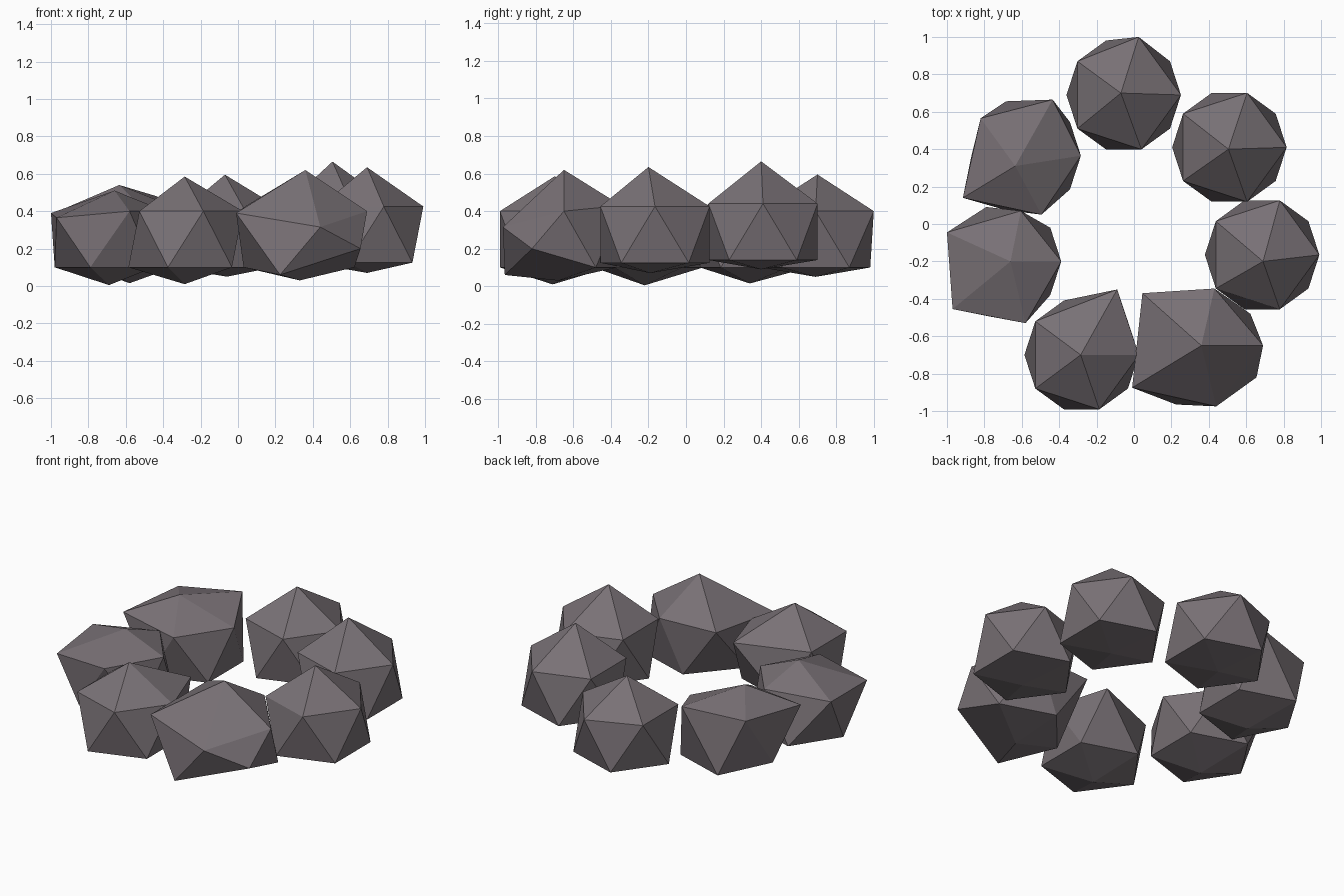
import bpy, bmesh
from math import cos, sin, radians

mat = bpy.data.materials.new("stone_grey")
mat.diffuse_color = (0.19, 0.165, 0.18, 1)

R = 0.306  # radius of the two five-sided rings of each stone


def stone(name, center, ring_z, apex, foot, moved):
    """Twenty-faced rock: apex, upper ring (0-4), lower ring (5-9), foot.
    'moved' holds the ring corners that were pulled out of the regular shape."""
    cx, cy = center
    ring = []
    for start, z in ((0, ring_z), (36, ring_z - 0.30)):
        for k in range(5):
            a = radians(start + 72 * k)
            ring.append((cx + R * cos(a), cy + R * sin(a), z))
    for i, co in moved.items():
        ring[i] = co
    bm = bmesh.new()
    v = [bm.verts.new(co) for co in ring]
    top, bottom = bm.verts.new(apex), bm.verts.new(foot)
    for k in range(5):
        n = (k + 1) % 5
        bm.faces.new((top, v[k], v[n]))
        bm.faces.new((v[k], v[5 + k], v[n]))
        bm.faces.new((v[n], v[5 + k], v[5 + n]))
        bm.faces.new((bottom, v[5 + n], v[5 + k]))
    bmesh.ops.recalc_face_normals(bm, faces=bm.faces)
    mesh = bpy.data.meshes.new(name)
    bm.to_mesh(mesh)
    bm.free()
    mesh.materials.append(mat)
    bpy.context.collection.objects.link(bpy.data.objects.new(name, mesh))


# nearly regular stones
stone("stone_right", (0.685, -0.165), 0.425, (0.69, -0.20, 0.635), (0.69, -0.19, 0.07), {})
stone("stone_back_right", (0.51, 0.41), 0.44, (0.505, 0.40, 0.665), (0.51, 0.40, 0.09), {})
stone("stone_back", (-0.055, 0.69), 0.40, (-0.07, 0.70, 0.595), (-0.06, 0.69, 0.05),
      {1: (0.025, 1.0, 0.40)})
stone("stone_front_left", (-0.28, -0.70), 0.40, (-0.285, -0.70, 0.585), (-0.285, -0.71, 0.01),
      {1: (-0.09, -0.35, 0.41)})

# stones with stretched corners
stone("stone_left", (-0.695, -0.20), 0.40, (-0.66, -0.20, 0.51), (-0.69, -0.22, 0.005),
      {1: (-0.605, 0.07, 0.41), 2: (-1.0, -0.045, 0.39),
       3: (-0.97, -0.455, 0.365), 4: (-0.58, -0.53, 0.40), 7: (-0.98, -0.20, 0.10)})
stone("stone_back_left", (-0.59, 0.365), 0.40, (-0.635, 0.31, 0.54), (-0.58, 0.34, 0.015),
      {1: (-0.435, 0.665, 0.48), 2: (-0.82, 0.565, 0.45), 3: (-0.915, 0.14, 0.42),
       4: (-0.495, 0.05, 0.40), 7: (-0.87, 0.36, 0.12)})
stone("stone_front_right", (0.375, -0.66), 0.40, (0.36, -0.65, 0.62), (0.33, -0.68, 0.03),
      {0: (0.69, -0.65, 0.40), 1: (0.43, -0.345, 0.43), 2: (0.045, -0.37, 0.43),
       3: (-0.01, -0.875, 0.39), 4: (0.44, -0.975, 0.315), 7: (0.03, -0.66, 0.10),
       8: (0.225, -0.965, 0.06), 9: (0.655, -0.82, 0.20)})
